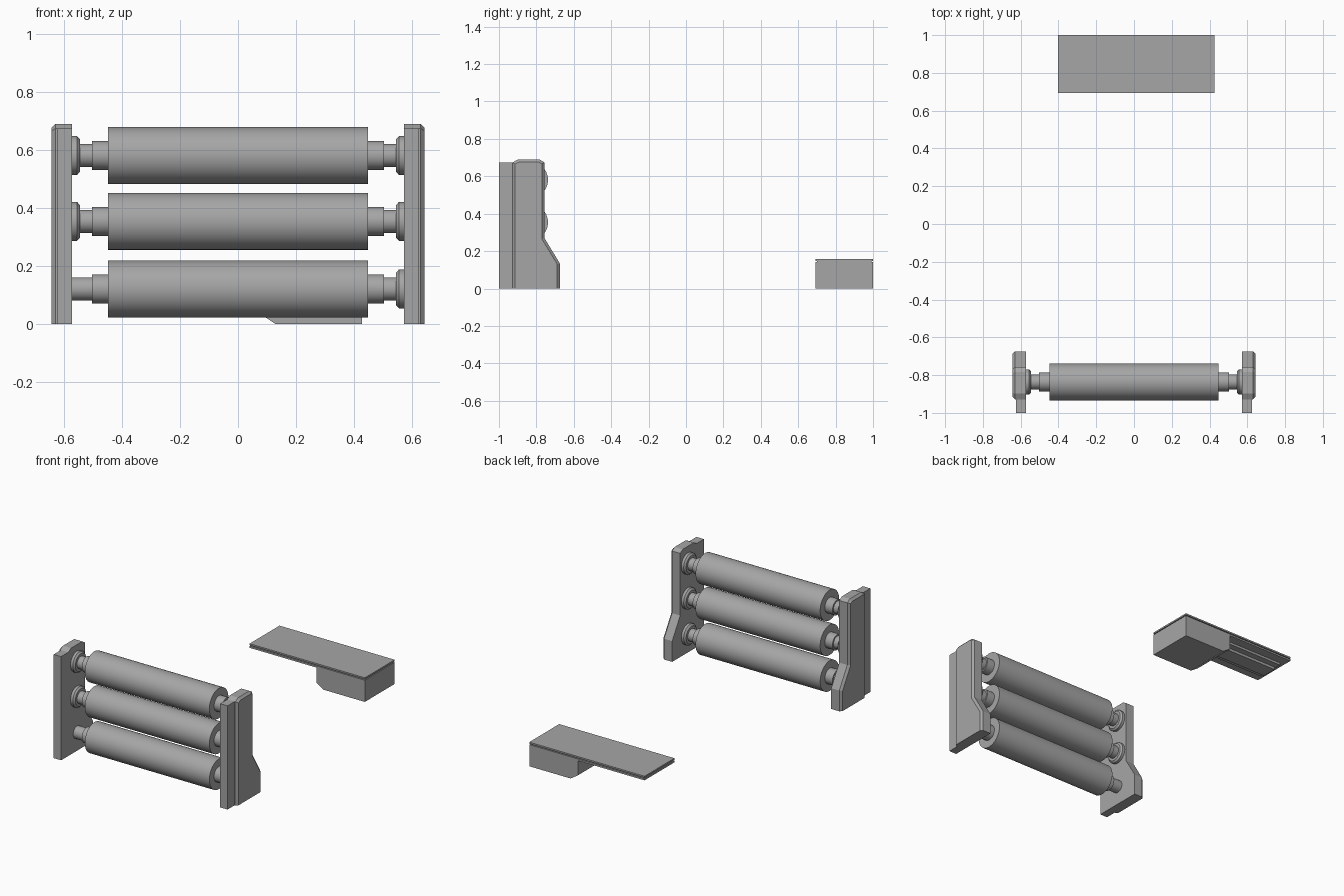
import bpy, bmesh, math

old = bpy.data.objects.get("Cube")
if old:
    bpy.data.objects.remove(old, do_unlink=True)

grey = bpy.data.materials.new("machine grey")
grey.use_nodes = True
colour = (0.38, 0.38, 0.38, 1)
grey.diffuse_color = colour
grey.node_tree.nodes["Principled BSDF"].inputs["Base Color"].default_value = colour


def finish(name, bm, smooth=False):
    bmesh.ops.recalc_face_normals(bm, faces=bm.faces)
    mesh = bpy.data.meshes.new(name)
    bm.to_mesh(mesh)
    bm.free()
    mesh.materials.append(grey)
    obj = bpy.data.objects.new(name, mesh)
    bpy.context.collection.objects.link(obj)
    if smooth:
        bpy.ops.object.select_all(action="DESELECT")
        obj.select_set(True)
        bpy.context.view_layer.objects.active = obj
        bpy.ops.object.shade_smooth_by_angle(angle=math.radians(30))
    return obj


def box(name, low, high):
    bm = bmesh.new()
    bmesh.ops.create_cube(bm, size=1)
    for v in bm.verts:
        for i in range(3):
            v.co[i] = low[i] if v.co[i] < 0 else high[i]
    return finish(name, bm)


def prism(bm, points, depth):
    """Extrude a closed outline of 3D points along a vector."""
    face = bm.faces.new([bm.verts.new(p) for p in points])
    made = bmesh.ops.extrude_face_region(bm, geom=[face])["geom"]
    verts = [g for g in made if isinstance(g, bmesh.types.BMVert)]
    bmesh.ops.translate(bm, verts=verts, vec=depth)
    return [g for g in made if isinstance(g, bmesh.types.BMFace)][0]


def lathe(name, profile, z, sides=48):
    """Spin an (x, radius) profile about the roller axis."""
    bm = bmesh.new()
    rings = []
    for x, r in profile:
        angles = [2 * math.pi * i / sides for i in range(sides)]
        rings.append([bm.verts.new((x, ROLLER_Y + r * math.cos(a), z + r * math.sin(a)))
                      for a in angles])
    for a, b in zip(rings, rings[1:]):
        for i in range(sides):
            j = (i + 1) % sides
            bm.faces.new((a[i], a[j], b[j], b[i]))
    bm.faces.new(rings[0])
    bm.faces.new(rings[-1])
    return finish(name, bm, smooth=True)


ROLLER_Y = -0.836
INNER, OUTER = 0.572, 0.644

# Side frames: chamfered plate with a splayed foot, and a thinner front flange
outline = [(-0.928, 0), (-0.675, 0), (-0.675, 0.135), (-0.757, 0.27),
           (-0.757, 0.674), (-0.783, 0.69), (-0.898, 0.69), (-0.928, 0.674)]
for side, label in ((-1, "right"), (1, "left")):
    bm = bmesh.new()
    cap = prism(bm, [(side * INNER, y, z) for y, z in outline],
                (side * (OUTER - INNER), 0, 0))
    rim = [e for e in cap.edges if max(v.co.z for v in e.verts) > 0.01]
    bmesh.ops.bevel(bm, geom=rim, offset=0.014, segments=1, affect="EDGES")
    finish(label + "_side_plate", bm)
    xs = sorted((side * INNER, side * 0.625))
    box(label + "_front_flange", (xs[0], -1, 0), (xs[1], -0.928, 0.674))

# Three rollers with stepped shafts; the lowest one has a single bearing
half = [(0.448, 0.098), (0.448, 0.05), (0.503, 0.05), (0.503, 0.04), (INNER, 0.04)]
profile = [(-x, r) for x, r in reversed(half)] + half
for name, z in (("lower", 0.121), ("middle", 0.354), ("upper", 0.581)):
    lathe(name + "_roller", profile, z)
    for side, label in ((-1, "right"), (1, "left")):
        if name == "lower" and side < 0:
            continue
        ring = [(INNER, 0.067), (0.555, 0.067), (0.545, 0.056), (0.545, 0.039)]
        lathe(f"{name}_{label}_bearing", [(side * x, r) for x, r in ring], z)

# Separate table: two thin plates with a groove between them
X0, X1, Y0, Y1 = -0.402, 0.427, 0.693, 1.0
box("table_top", (X0, Y0, 0.147), (X1, Y1, 0.157))
box("table_groove", (X0 + 0.008, Y0 + 0.008, 0.141), (X1 - 0.008, Y1 - 0.008, 0.147))
box("table_under_plate", (X0, Y0, 0.13), (X1, Y1, 0.141))

# Pedestal block with a chamfered lower edge
bm = bmesh.new()
prism(bm, [(x, Y0, z) for x, z in
           ((0.13, 0), (X1, 0), (X1, 0.13), (0.078, 0.13), (0.078, 0.034))],
      (0, Y1 - Y0, 0))
finish("table_pedestal", bm)

# Stepped guide rail below the overhang
box("rail_upper", (-0.37, 0.76, 0.115), (0.078, 0.94, 0.13))
box("rail_lower", (-0.36, 0.80, 0.098), (0.078, 0.90, 0.115))
